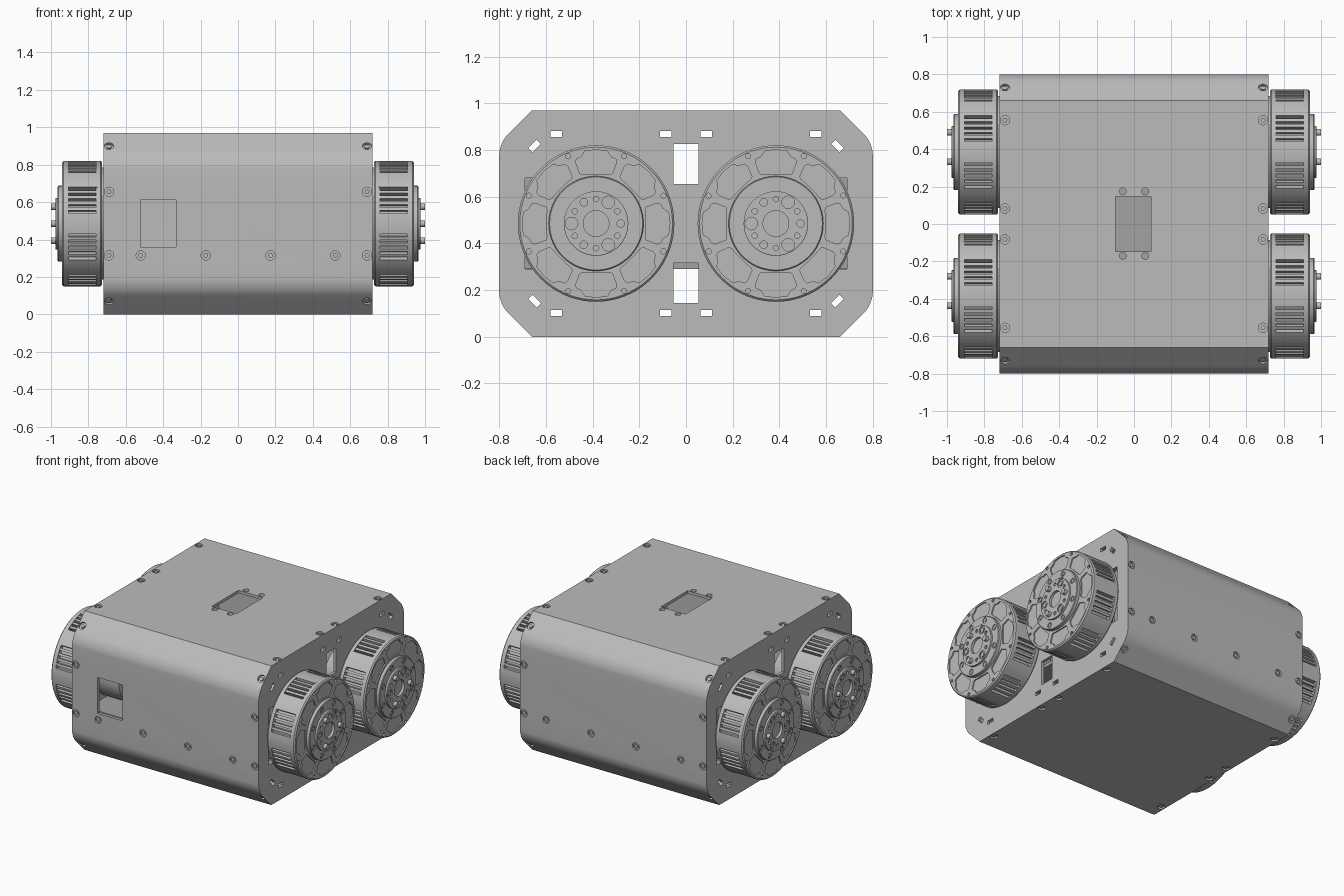
import bpy, bmesh
from math import sin, cos, pi, radians
from mathutils import Matrix, Vector

cube = bpy.data.objects.get("Cube")
if cube:
    bpy.data.objects.remove(cube, do_unlink=True)


def material(name, v):
    m = bpy.data.materials.new(name)
    m.use_nodes = True
    m.diffuse_color = (v, v, v, 1)
    m.node_tree.nodes["Principled BSDF"].inputs["Base Color"].default_value = (v, v, v, 1)
    return m


GREY = material("machined grey", 0.5)
DARK = material("inner grey", 0.36)


def polar(r, deg):
    return (r * cos(radians(deg)), r * sin(radians(deg)))


def prism(bm, pts, x0, x1):
    # Closed (y, z) outline extruded along x
    face = bm.faces.new([bm.verts.new((x0, y, z)) for y, z in pts])
    res = bmesh.ops.extrude_face_region(bm, geom=[face])
    verts = [v for v in res["geom"] if isinstance(v, bmesh.types.BMVert)]
    bmesh.ops.translate(bm, vec=(x1 - x0, 0, 0), verts=verts)


def box(bm, centre, size, tilt=0):
    mat = Matrix.Translation(centre) @ Matrix.Rotation(tilt, 4, 'X') @ Matrix.Diagonal((*size, 1))
    bmesh.ops.create_cube(bm, size=1, matrix=mat)


def rod(bm, centre, axis, r, length, sides=20):
    rot = Vector(axis).to_track_quat('Z', 'Y').to_matrix().to_4x4()
    bmesh.ops.create_cone(bm, cap_ends=True, segments=sides, radius1=r, radius2=r,
                          depth=length, matrix=Matrix.Translation(centre) @ rot)


def lathe(bm, profile, steps=72):
    # (x, r) profile spun round the x axis
    verts = [bm.verts.new((x, 0, r)) for x, r in profile]
    edges = [bm.edges.new(pair) for pair in zip(verts, verts[1:])]
    bmesh.ops.spin(bm, geom=verts + edges, axis=(1, 0, 0), cent=(0, 0, 0),
                   angle=2 * pi, steps=steps, use_merge=True)
    bmesh.ops.remove_doubles(bm, verts=bm.verts, dist=1e-5)
    bmesh.ops.dissolve_degenerate(bm, edges=bm.edges, dist=1e-6)


def crisp(bm, mesh):
    bm.normal_update()
    for f in bm.faces:
        f.smooth = True
    for e in bm.edges:
        e.smooth = e.is_manifold and e.calc_face_angle(0) < radians(30)
    bm.to_mesh(mesh)
    bm.free()


def make(name, bm, mat=GREY):
    bmesh.ops.recalc_face_normals(bm, faces=bm.faces)
    mesh = bpy.data.meshes.new(name)
    mesh.materials.append(mat)
    crisp(bm, mesh)
    ob = bpy.data.objects.new(name, mesh)
    bpy.context.collection.objects.link(ob)
    return ob


def cut(ob, bm):
    cutter = make("cutter", bm)
    cutter.hide_render = True
    mod = ob.modifiers.new("cut", 'BOOLEAN')
    mod.operation, mod.solver, mod.object = 'DIFFERENCE', 'EXACT', cutter
    bpy.context.view_layer.objects.active = ob
    bpy.ops.object.modifier_apply(modifier=mod.name)
    bpy.data.objects.remove(cutter, do_unlink=True)
    bm = bmesh.new()
    bm.from_mesh(ob.data)
    crisp(bm, ob.data)


# Housing: folded shell with flat end plates, hollow inside
X, Y, H, C, WALL = 0.72, 0.8, 0.97, 0.14, 0.02


def housing_solid(x, inset):
    y, lo, hi, c = Y - inset, inset, H - inset, C - inset * 0.4
    pts = [(y - c, lo), (y, lo + c), (y, hi - c), (y - c, hi),
           (c - y, hi), (-y, hi - c), (-y, lo + c), (c - y, lo)]
    bm = bmesh.new()
    prism(bm, pts, -x, x)
    bends = [e for e in bm.edges if all(abs(abs(v.co.y) - y) < 1e-4 for v in e.verts)
             and abs(e.verts[0].co.x - e.verts[1].co.x) > x]
    bmesh.ops.bevel(bm, geom=bends, offset=0.05, segments=6, affect='EDGES', profile=0.5)
    return bm


housing = make("housing", housing_solid(X, 0))
cut(housing, housing_solid(X - WALL, WALL))

# Screw positions on the front, back, top, bottom and folded corners
screws = []
for s in (-1, 1):
    for x in (-0.69, -0.52, -0.173, 0.173, 0.52, 0.69):
        screws.append(((x, s * Y, 0.315), (0, s, 0)))
    for x in (-0.69, 0.69):
        screws.append(((x, s * Y, 0.655), (0, s, 0)))
        for y in (-0.555, -0.083, 0.083, 0.555):
            screws.append(((x, y, H if s > 0 else 0), (0, 0, s)))
        for t in (-1, 1):
            z = H - C / 2 if t > 0 else C / 2
            screws.append(((x, s * (Y - C / 2), z), (0, s, t)))

holes = bmesh.new()
for pos, axis in screws:
    rod(holes, pos, axis, 0.025, 0.024)
box(holes, (-0.427, -Y, 0.485), (0.19, 0.1, 0.25))       # front window
box(holes, (-0.005, 0, H), (0.19, 0.295, 0.1))           # top window
for x in (-0.06, 0.06):
    for y in (-0.17, 0.175):
        rod(holes, (x, y, H), (0, 0, 1), 0.019, 0.1)
for s in (-1, 1):                                        # end plate openings
    for t in (-1, 1):
        mid = H / 2
        box(holes, (s * X, 0, mid + t * 0.255), (0.1, 0.106, 0.17))
        box(holes, (s * X, t * 0.66, mid), (0.1, 0.06, 0.39))
        for u in (-1, 1):
            box(holes, (s * X, u * 0.555, mid + t * 0.383), (0.1, 0.05, 0.026))
            box(holes, (s * X, u * 0.087, mid + t * 0.383), (0.1, 0.05, 0.026))
            box(holes, (s * X, u * 0.648, mid + t * 0.332), (0.1, 0.05, 0.026), -u * t * pi / 4)
cut(housing, holes)

bm = bmesh.new()
for pos, axis in screws:
    rod(bm, Vector(pos) - Vector(axis).normalized() * 0.01, axis, 0.013, 0.014, 12)
make("housing_screws", bm)

# Inner tray and its end brackets
bm = bmesh.new()
box(bm, (0, 0, 0.303), (1.36, 1.38, 0.025))
for x in (-0.67, 0.67):
    for y in (-0.66, 0.66):
        box(bm, (x, y, 0.485), (0.04, 0.06, 0.385))
make("inner_tray", bm, DARK)

# Wheels: each part is made once, placed front and rear, mirrored across x
WY, WZ, R = 0.385, 0.485, 0.335


def place(name, ob):
    rear = ob.copy()
    bpy.context.collection.objects.link(rear)
    for o, label, y in ((ob, "front_", -WY), (rear, "rear_", WY)):
        o.name = label + name
        o.location = (0, y, WZ)
        mod = o.modifiers.new("mirror", 'MIRROR')
        mod.mirror_object = housing


bm = bmesh.new()
lathe(bm, [(0.52, 0), (0.52, 0.185), (0.535, 0.19), (0.705, 0.19), (0.705, 0)])
place("inner_motor", make("inner_motor", bm))

bm = bmesh.new()
lathe(bm, [(0.715, 0), (0.715, 0.3), (0.727, 0.3), (0.727, R - 0.008), (0.735, R), (0.758, R), (0.758, 0)])
place("wheel_back_rim", make("wheel_back_rim", bm))

# Slotted drum: eight solid bands with groups of fins between them
outline = []
SLOTS, BAND = 5, 9.5
step = (45 - 2 * BAND) / (2 * SLOTS - 1)
for k in range(8):
    outline += [polar(R, 45 * k + a) for a in (-BAND, -BAND / 2, 0, BAND / 2, BAND)]
    for i in range(2 * SLOTS - 1):
        r = 0.305 if i % 2 == 0 else 0.331
        a = 45 * k + BAND + i * step
        outline += [polar(r, a), polar(r, a + step)]
bm = bmesh.new()
prism(bm, outline, 0.752, 0.91)
place("wheel_fins", make("wheel_fins", bm))

# Outer face with scalloped pockets and rim screw holes
bm = bmesh.new()
lathe(bm, [(0.905, 0), (0.905, R), (0.932, R), (0.94, R - 0.008), (0.94, 0)])
face = make("wheel_face", bm)
bm = bmesh.new()
half = [(0.215, 8), (0.218, 15), (0.225, 18), (0.275, 18.5), (0.288, 17), (0.292, 13), (0.3, 11), (0.314, 9)]
for k in range(8):
    pts = [polar(r, 45 * k - a) for r, a in half]
    pts += [polar(0.316, 45 * k)]
    pts += [polar(r, 45 * k + a) for r, a in reversed(half)]
    prism(bm, pts, 0.932, 0.96)
    rod(bm, (0.94, *polar(0.312, 45 * k + 22.5)), (1, 0, 0), 0.011, 0.03, 12)
cut(face, bm)
place("wheel_face", face)

# Stepped hub with a centre bore
bm = bmesh.new()
lathe(bm, [(0.93, 0), (0.93, 0.203), (0.96, 0.203), (0.964, 0.199), (0.964, 0.145), (0.961, 0.145),
           (0.961, 0.138), (0.974, 0.138), (0.976, 0.135), (0.976, 0.055), (0.958, 0.055), (0.958, 0)])
hub = make("wheel_hub", bm)
bm = bmesh.new()
for k in range(6):
    rod(bm, (0.976, *polar(0.105, 60 * k + 30)), (1, 0, 0), 0.012, 0.02, 12)
for k in range(3):
    rod(bm, (0.976, *polar(0.105, 120 * k + 60)), (1, 0, 0), 0.027, 0.014)
for k in range(8):
    rod(bm, (0.964, *polar(0.172, 45 * k + 22.5)), (1, 0, 0), 0.019, 0.012)
cut(hub, bm)
place("wheel_hub", hub)

# Hub pins and screw heads
bm = bmesh.new()
for k in range(3):
    rod(bm, (0.98, *polar(0.105, 120 * k)), (1, 0, 0), 0.018, 0.04)
    rod(bm, (0.97, *polar(0.105, 120 * k + 60)), (1, 0, 0), 0.016, 0.01, 16)
for k in range(8):
    rod(bm, (0.958, *polar(0.172, 45 * k + 22.5)), (1, 0, 0), 0.011, 0.01, 12)
place("hub_screws", make("hub_screws", bm))
